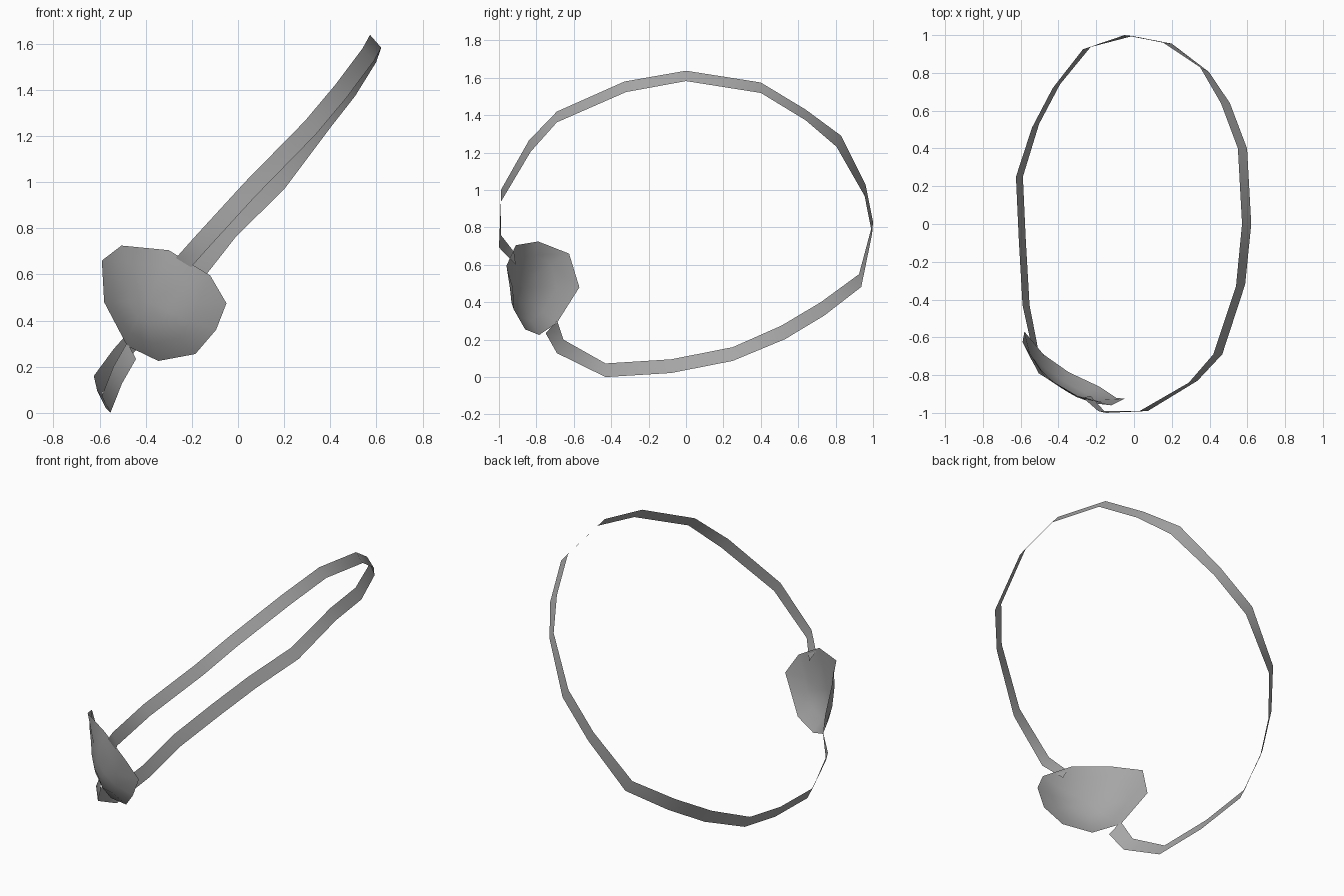
import bpy, bmesh
from mathutils import Vector

cube = bpy.data.objects.get("Cube")
if cube:
    bpy.data.objects.remove(cube, do_unlink=True)

grey = bpy.data.materials.new("mid_grey")
grey.use_nodes = True
colour = (0.38, 0.38, 0.38, 1)
grey.diffuse_color = colour
bsdf = grey.node_tree.nodes["Principled BSDF"]
bsdf.inputs["Base Color"].default_value = colour
bsdf.inputs["Roughness"].default_value = 0.8


def finish(bm, name):
    mesh = bpy.data.meshes.new(name)
    bm.to_mesh(mesh)
    bm.free()
    mesh.materials.append(grey)
    for p in mesh.polygons:
        p.use_smooth = True
    ob = bpy.data.objects.new(name, mesh)
    bpy.context.collection.objects.link(ob)
    return ob


# Strap: upper edge point (x, y, z) and the y shift to the lower edge
path = [
    (-0.27, -0.92, 0.67, 0.01), (-0.19, -0.99, 0.76, -0.01),
    (0.03, -0.99, 1.00, 0.0), (0.29, -0.84, 1.265, 0.01),
    (0.42, -0.69, 1.42, 0.0), (0.54, -0.33, 1.58, 0.01),
    (0.572, 0.0, 1.638, 0.0), (0.55, 0.40, 1.575, 0.0),
    (0.46, 0.64, 1.43, 0.0), (0.35, 0.83, 1.29, -0.025),
    (0.155, 0.96, 1.03, -0.005), (-0.05, 1.0, 0.83, -0.005),
    (-0.27, 0.925, 0.55, 0.012), (-0.43, 0.72, 0.40, 0.02),
    (-0.54, 0.51, 0.275, 0.02), (-0.625, 0.25, 0.16, 0.0),
    (-0.61, -0.08, 0.095, 0.0), (-0.59, -0.43, 0.073, 0.0),
    (-0.54, -0.655, 0.20, -0.035), (-0.48, -0.69, 0.305, -0.06),
]
bm = bmesh.new()
previous = None
for x, y, z, dy in path:
    f = (x + 0.6) / 1.2
    upper = Vector((x, y, z))
    # The band leans a little more towards the top of the loop
    lower = upper + Vector((0.037 + 0.012 * f, dy, -0.073 + 0.018 * f))
    pair = [bm.verts.new(upper), bm.verts.new(lower)]
    if previous:
        bm.faces.new((previous[0], previous[1], pair[1], pair[0]))
    previous = pair
finish(bm, "strap")

# Patch: curved rim joined to the dome centre by domed rings
rim = [Vector(p) for p in (
    (-0.59, -0.625, 0.66), (-0.505, -0.79, 0.725), (-0.30, -0.91, 0.705),
    (-0.12, -0.96, 0.595), (-0.05, -0.925, 0.475), (-0.095, -0.92, 0.36),
    (-0.185, -0.86, 0.255), (-0.345, -0.785, 0.225), (-0.48, -0.69, 0.29),
    (-0.58, -0.57, 0.48))]
centre = Vector((-0.385, -0.868, 0.48))
outward = Vector((-0.556, -0.831, 0))


def dome_point(p, t):
    rise = (centre - p).dot(outward)
    flat = p + (centre - p - outward * rise) * t
    return flat + outward * rise * (1 - (1 - t) ** 2.5)


bm = bmesh.new()
rings = [[bm.verts.new(dome_point(p, t)) for p in rim] for t in (0, 0.3, 0.65)]
tip = bm.verts.new(centre)
n = len(rim)
for i in range(n):
    j = (i + 1) % n
    for a, b in zip(rings, rings[1:]):
        bm.faces.new((a[i], a[j], b[j], b[i]))
    bm.faces.new((rings[-1][i], rings[-1][j], tip))
bmesh.ops.recalc_face_normals(bm, faces=bm.faces)
bm.normal_update()
if sum(f.normal.dot(outward) for f in bm.faces) < 0:
    bmesh.ops.reverse_faces(bm, faces=bm.faces)
finish(bm, "eye_patch")
